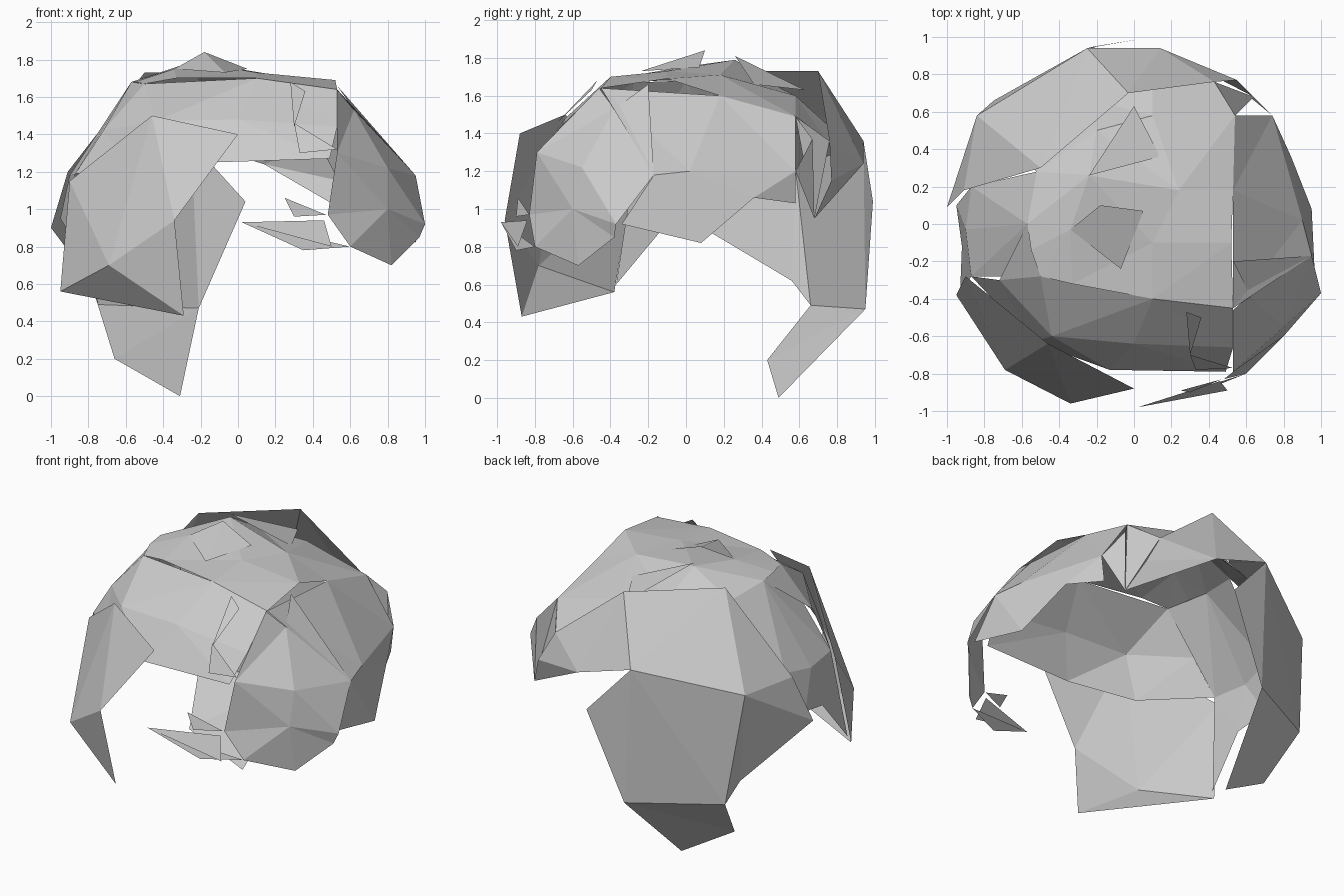
import bpy, bmesh


def panel(name, *rows):
    """Flat-shaded hair sheet lofted through rows of equal point count."""
    bm = bmesh.new()
    grid = [[bm.verts.new(p) for p in row] for row in rows]
    for a, b in zip(grid, grid[1:]):
        for i in range(len(a) - 1):
            bm.faces.new((a[i], b[i], b[i + 1], a[i + 1]))
    finish(name, bm)


def shards(name, *tris):
    """Loose triangular hair tips."""
    bm = bmesh.new()
    for tri in tris:
        bm.faces.new([bm.verts.new(p) for p in tri])
    finish(name, bm)


def finish(name, bm):
    bmesh.ops.remove_doubles(bm, verts=bm.verts, dist=0.001)
    bmesh.ops.triangulate(bm, faces=bm.faces)
    bmesh.ops.recalc_face_normals(bm, faces=bm.faces)
    mesh = bpy.data.meshes.new(name)
    bm.to_mesh(mesh)
    bm.free()
    bpy.context.collection.objects.link(bpy.data.objects.new(name, mesh))


# Crown, dropping away under the back panel
panel("crown",
      [(-.7, .42, 1.4), (-.3, .68, 1.4), (.1, .8, 1.4), (.43, .76, 1.34)],
      [(-.52, .28, 1.64), (-.2, .5, 1.64), (.1, .58, 1.6), (.54, .58, 1.49)],
      [(-.57, 0, 1.68), (-.24, .26, 1.79), (.24, .18, 1.71), (.53, .18, 1.6)],
      [(-.55, -.14, 1.68), (-.34, -.03, 1.75), (.1, -.1, 1.73), (.52, -.1, 1.69)],
      [(-.5, -.28, 1.67), (-.33, -.32, 1.7), (.1, -.4, 1.7), (.53, -.45, 1.64)])
peak = (-.18, .1, 1.84)
shards("crown_tuft",
       [(-.34, -.03, 1.75), peak, (-.07, -.24, 1.73)],
       [peak, (.05, .07, 1.75), (-.07, -.24, 1.73)],
       [(-.24, .26, 1.81), (.0, .63, 1.63), (.14, .36, 1.66)])

# Back of the head, left half, running down into the tail
panel("back_left_panel",
      [(-.03, .7, 1.73), (-.5, .3, 1.73), (-.91, .18, 1.2)],
      [(-.25, .94, 1.36), (-.84, .58, 1.21), (-1, .09, .9)],
      [(-.21, .95, .47), (-.75, .66, .49), (-.79, .56, .62)])
panel("tail",
      [(-.21, .95, .47), (-.75, .66, .49)],
      [(-.31, .49, 0), (-.66, .43, .2)])
shards("back_flap", [(-.25, .94, 1.36), (.04, .99, 1.04), (-.21, .95, .47)])

# Back of the head, right half, shorter
panel("back_right_panel",
      [(-.03, .7, 1.73), (.43, .76, 1.36), (.55, .77, 1.15)],
      [(-.25, .94, 1.36), (.14, .94, 1.24), (.64, .68, .95)])
shards("back_right_tips",
       [(.54, .58, 1.49), (.43, .76, 1.36), (.64, .68, .95)],
       [(.54, .58, 1.49), (.63, .67, 1.37), (.64, .68, .95)],
       [(.63, .67, 1.37), (.74, .58, 1.2), (.64, .68, .95)])

# Left side and the long left front lock
panel("left_side",
      [(-.52, .28, 1.64), (-.57, 0, 1.68), (-.5, -.28, 1.67)],
      [(-.87, .2, 1.22), (-.9, -.03, 1.18), (-.87, -.28, 1.19)],
      [(-.95, .1, .95), (-.92, -.12, .9), (-.93, -.37, .6)])
panel("left_front_lock",
      [(0, -.88, 1.4), (-.46, -.64, 1.5), (-.9, -.28, 1.15)],
      [(-.34, -.96, .94), (-.69, -.78, .7), (-.95, -.38, .56)])
shards("left_lock_tip",
       [(-.34, -.96, .94), (-.69, -.78, .7), (-.29, -.87, .43)],
       [(-.95, -.38, .56), (-.69, -.78, .7), (-.29, -.87, .43)])

# Fringe across the forehead, continuing behind the left lock
panel("fringe",
      [(-.57, 0, 1.68), (-.5, -.28, 1.67), (.1, -.4, 1.7), (.53, -.45, 1.64)],
      [(-.72, -.3, 1.42), (-.44, -.6, 1.47), (.0, -.64, 1.48), (.53, -.66, 1.44)],
      [(-.87, -.28, 1.19), (-.54, -.63, 1.2), (-.13, -.78, 1.25), (.49, -.79, 1.27)])
shards("fringe_tips",
       [(.28, -.47, 1.68), (.36, -.5, 1.63), (.3, -.7, 1.44)],
       [(.3, -.7, 1.46), (.53, -.77, 1.32), (.33, -.78, 1.3)])

# Right front lobe and right side
panel("right_front_lock",
      [(.53, -.46, 1.64), (.62, -.38, 1.53), (.53, -.2, 1.66)],
      [(.53, -.79, 1.3), (.8, -.55, 1.22), (.95, -.17, 1.18)],
      [(.48, -.83, .97), (.8, -.6, 1.0), (1, -.37, .92)],
      [(.6, -.8, .8), (.82, -.57, .7), (.97, -.38, .85)])
panel("right_side",
      [(.53, -.45, 1.64), (.53, .18, 1.6), (.54, .58, 1.49)],
      [(.95, -.17, 1.18), (.9, .02, 1.2), (.74, .58, 1.2)],
      [(.97, -.34, .92), (.95, .08, .82), (.84, .36, 1.06)])
shards("right_side_tip", [(.74, .58, 1.2), (.84, .36, 1.06), (.72, .58, 1.03)])

# Thin strands crossing the face
shards("face_strands",
       [(.02, -.98, .93), (.35, -.9, .78), (.6, -.8, .8)],
       [(.02, -.98, .93), (.46, -.84, .94), (.5, -.89, .8)],
       [(.25, -.89, 1.06), (.47, -.83, .97), (.3, -.9, .96)])
